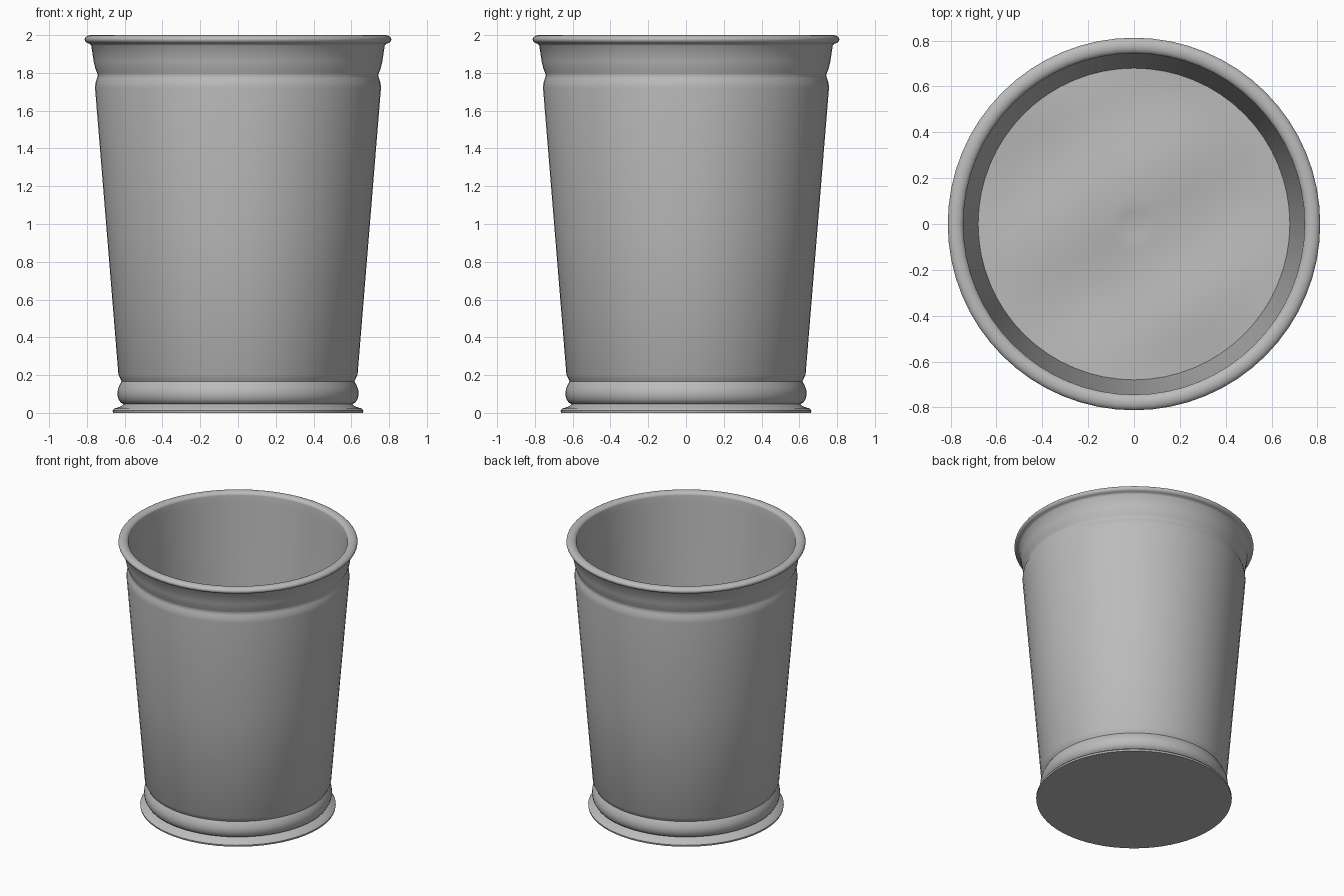
import bpy, bmesh, math

if "Cube" in bpy.data.objects:
    bpy.data.objects.remove(bpy.data.objects["Cube"])

SEG = 64


def material(name, rgb):
    m = bpy.data.materials.new(name)
    m.diffuse_color = (*rgb, 1)
    m.use_nodes = True
    m.node_tree.nodes["Principled BSDF"].inputs["Base Color"].default_value = m.diffuse_color
    return m


def finish(name, bm, mat):
    bmesh.ops.recalc_face_normals(bm, faces=bm.faces)
    me = bpy.data.meshes.new(name)
    bm.to_mesh(me)
    bm.free()
    me.materials.append(mat)
    ob = bpy.data.objects.new(name, me)
    bpy.context.collection.objects.link(ob)
    bpy.context.view_layer.objects.active = ob
    ob.select_set(True)
    bpy.ops.object.shade_smooth_by_angle(angle=math.radians(40))
    ob.select_set(False)
    return ob


def lathe(name, profile, mat):
    """Spin (radius, height) points around z; radius 0 closes the ends."""
    bm = bmesh.new()
    vs = [bm.verts.new((r, 0, z)) for r, z in profile]
    es = [bm.edges.new(p) for p in zip(vs, vs[1:])]
    bmesh.ops.spin(bm, geom=vs + es, cent=(0, 0, 0), axis=(0, 0, 1),
                   angle=math.tau, steps=SEG, use_duplicate=False)
    bmesh.ops.remove_doubles(bm, verts=bm.verts, dist=1e-4)
    return finish(name, bm, mat)


metal = material("grey metal", (0.5, 0.5, 0.5))

# Foot flange, lower bead, tapered wall, upper groove, rolled rim, inside wall
rim = [(0.778 + 0.034 * math.cos(a), 1.977 + 0.023 * math.sin(a))
       for a in (math.radians(d) for d in range(-75, 181, 15))]
outside = [(0, 0), (0.662, 0), (0.664, 0.012), (0.655, 0.023), (0.62, 0.034),
           (0.605, 0.046), (0.622, 0.055), (0.634, 0.075), (0.639, 0.10),
           (0.636, 0.125), (0.626, 0.15), (0.616, 0.167), (0.622, 0.18),
           (0.633, 0.20), (0.695, 0.96), (0.757, 1.72), (0.755, 1.745),
           (0.747, 1.77), (0.742, 1.785), (0.746, 1.80), (0.756, 1.825),
           (0.764, 1.86), (0.777, 1.945)]
inside = [(0.742, 1.93), (0.608, 0.30), (0.59, 0.08), (0, 0.07)]
lathe("cup", outside + rim + inside, metal)

# Gently uneven surface filling the cup
bm = bmesh.new()
rings, level = 12, 1.17
centre = bm.verts.new((0, 0, level))
prev = None
for i in range(1, rings + 1):
    r = 0.682 * i / rings
    fade = 1 - (i / rings) ** 4
    ring = []
    for j in range(SEG):
        a = math.tau * j / SEG
        x, y = r * math.cos(a), r * math.sin(a)
        h = 0.014 * math.sin(7 * x + 3 * y + 1) + 0.012 * math.sin(8 * y - 5 * x)
        ring.append(bm.verts.new((x, y, level + h * fade)))
    for j in range(SEG):
        k = (j + 1) % SEG
        if prev:
            bm.faces.new((prev[j], ring[j], ring[k], prev[k]))
        else:
            bm.faces.new((centre, ring[j], ring[k]))
    prev = ring
finish("filling", bm, metal)
